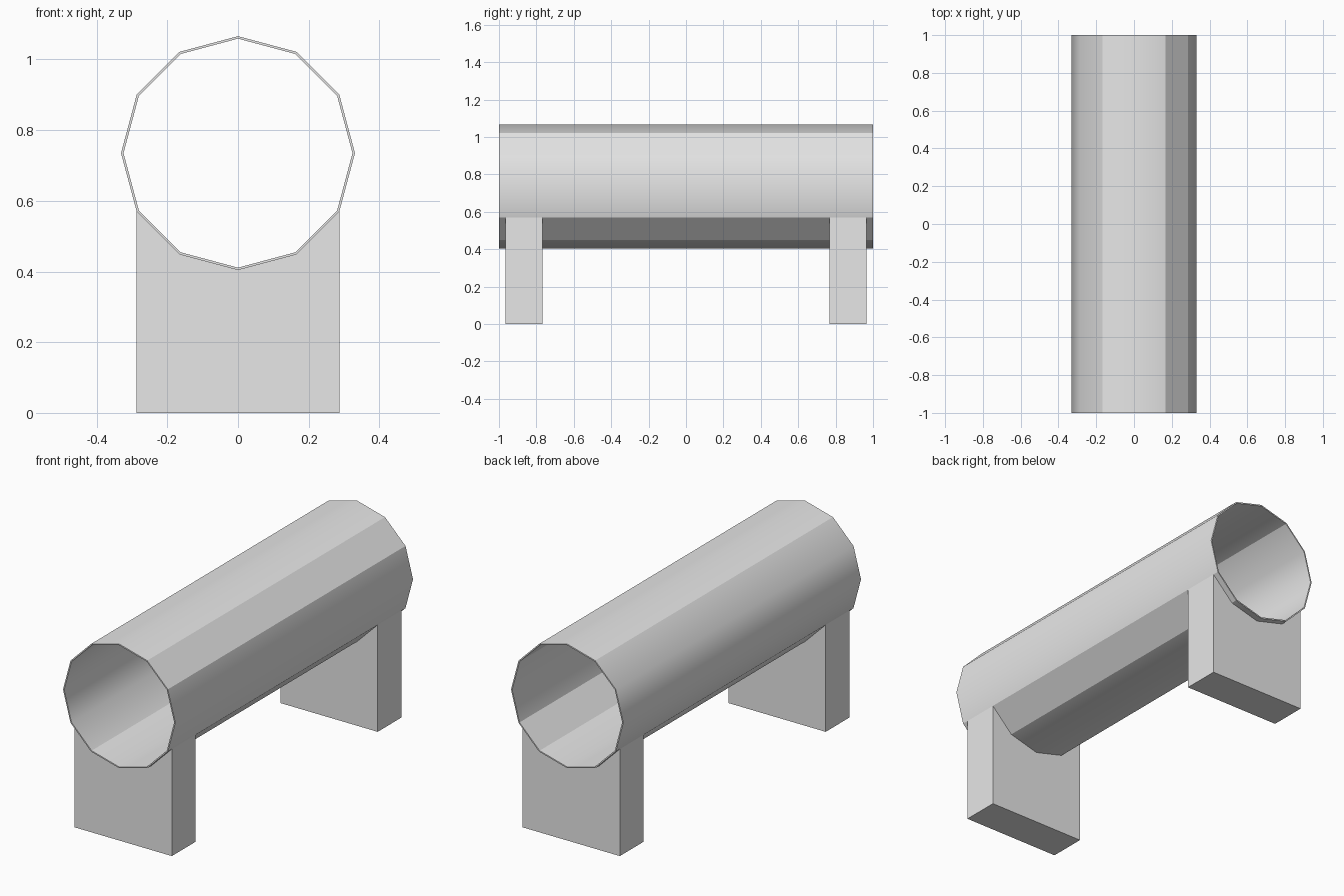
import bpy
import bmesh
from math import sin, cos, pi

cube = bpy.data.objects.get("Cube")
if cube:
    bpy.data.objects.remove(cube, do_unlink=True)

SIDES, RADIUS, WALL, AXIS_Z = 12, 0.331, 0.007, 0.735

grey = bpy.data.materials.new("light grey")
grey.use_nodes = True
grey.diffuse_color = (0.8, 0.8, 0.8, 1)
grey.node_tree.nodes["Principled BSDF"].inputs["Base Color"].default_value = grey.diffuse_color


def ring_point(i, radius):
    """Corner i of the pipe section, counted from the top."""
    a = 2 * pi * i / SIDES
    return radius * sin(a), AXIS_Z + radius * cos(a)


def add_object(name, bm):
    bmesh.ops.recalc_face_normals(bm, faces=bm.faces)
    mesh = bpy.data.meshes.new(name)
    bm.to_mesh(mesh)
    bm.free()
    mesh.materials.append(grey)
    obj = bpy.data.objects.new(name, mesh)
    bpy.context.collection.objects.link(obj)
    return obj


def add_pipe():
    bm = bmesh.new()
    # Closed loop of four rings: outer front, outer back, inner back, inner front
    rings = []
    for radius, y in ((RADIUS, -1), (RADIUS, 1), (RADIUS - WALL, 1), (RADIUS - WALL, -1)):
        points = [ring_point(i, radius) for i in range(SIDES)]
        rings.append([bm.verts.new((x, y, z)) for x, z in points])
    for k, ring in enumerate(rings):
        following = rings[(k + 1) % len(rings)]
        for i in range(SIDES):
            j = (i + 1) % SIDES
            face = bm.faces.new((ring[i], ring[j], following[j], following[i]))
            face.smooth = k % 2 == 0
    # Hard rims and some hard long edges
    for edge in bm.edges:
        a, b = (v.co for v in edge.verts)
        along = abs(a.y - b.y) > 1
        hard_long = abs(abs(a.x) - RADIUS / 2) < 0.01 or abs(a.x - RADIUS * cos(pi / 6)) < 0.01
        edge.smooth = along and not hard_long
    add_object("pipe", bm)


def add_support(name, y):
    # Block with a cradle that follows the lower pipe corners
    cradle = [ring_point(i, RADIUS) for i in range(4, 9)]
    half = cradle[0][0]
    profile = [(-half, 0), (half, 0)] + cradle
    bm = bmesh.new()
    face = bm.faces.new([bm.verts.new((x, y - 0.1, z)) for x, z in profile])
    extruded = bmesh.ops.extrude_face_region(bm, geom=[face])
    moved = [v for v in extruded["geom"] if isinstance(v, bmesh.types.BMVert)]
    bmesh.ops.translate(bm, verts=moved, vec=(0, 0.2, 0))
    add_object(name, bm)


add_pipe()
add_support("front_support", -0.866)
add_support("back_support", 0.866)
